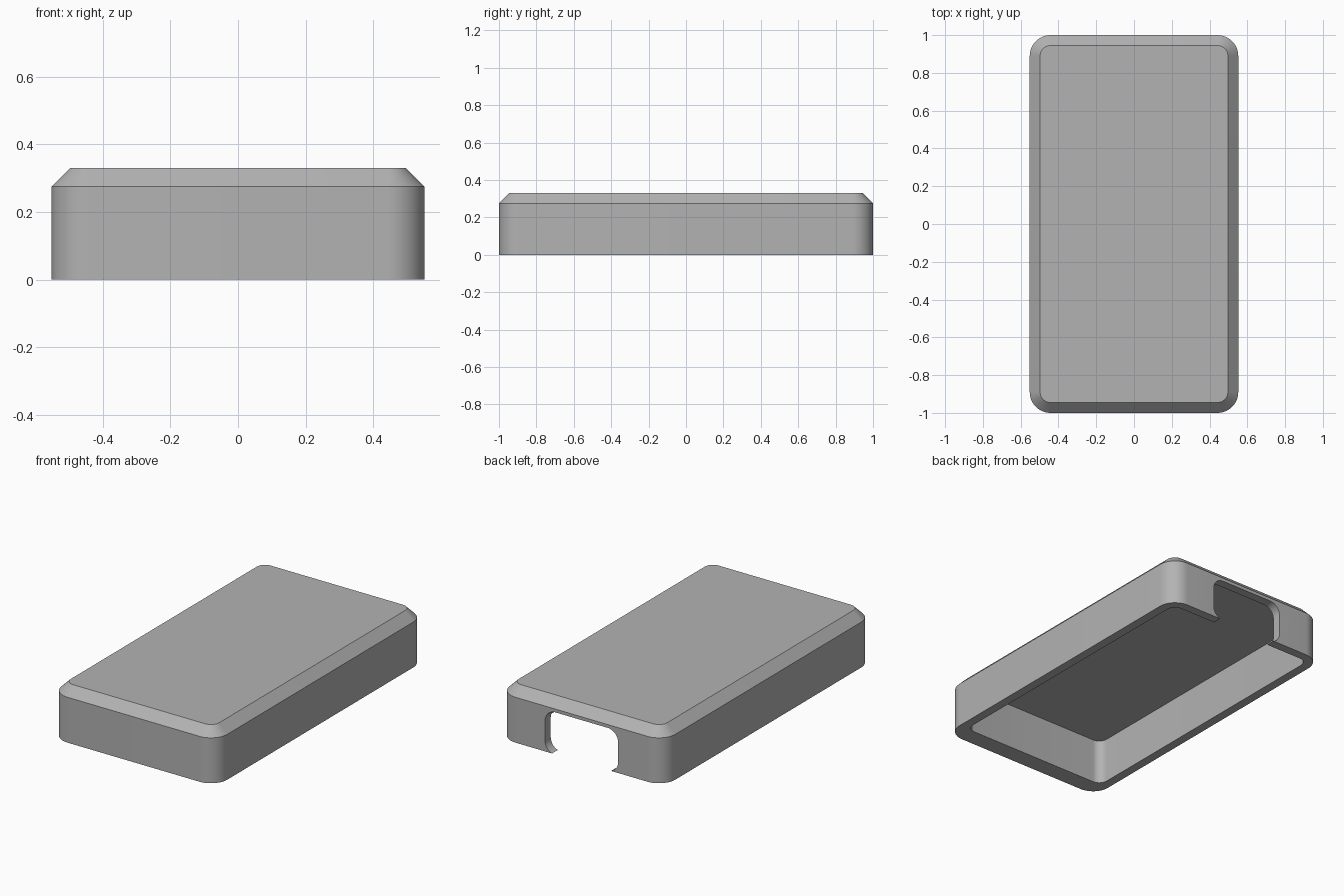
import bpy, bmesh
from math import sin, cos, pi, radians

if "Cube" in bpy.data.objects:
    bpy.data.objects.remove(bpy.data.objects["Cube"])

HALF_W, HALF_L, HEIGHT = 0.552, 1.0, 0.33
WALL, FRONT_WALL, CORNER = 0.055, 0.11, 0.11
CEILING = HEIGHT - WALL

grey = bpy.data.materials.new("plain grey")
grey.use_nodes = True
colour = (0.45, 0.45, 0.45, 1)
grey.diffuse_color = colour
grey.node_tree.nodes["Principled BSDF"].inputs["Base Color"].default_value = colour


def rounded_rect(u0, u1, v0, v1, r, steps=12):
    """Counter-clockwise outline of a rectangle with round corners."""
    centres = [(u1 - r, v1 - r), (u0 + r, v1 - r), (u0 + r, v0 + r), (u1 - r, v0 + r)]
    return [(cu + r * cos(a), cv + r * sin(a))
            for q, (cu, cv) in enumerate(centres)
            for a in [(q + i / steps) * pi / 2 for i in range(steps + 1)]]


def loft(name, rings):
    """Skin a list of matching rings and cap the first and last."""
    bm = bmesh.new()
    loops = [[bm.verts.new(p) for p in ring] for ring in rings]
    for a, b in zip(loops, loops[1:]):
        for i in range(len(a)):
            j = (i + 1) % len(a)
            bm.faces.new((a[i], a[j], b[j], b[i]))
    bm.faces.new(loops[0][::-1])
    bm.faces.new(loops[-1])
    bmesh.ops.recalc_face_normals(bm, faces=bm.faces)
    mesh = bpy.data.meshes.new(name)
    bm.to_mesh(mesh)
    bm.free()
    mesh.materials.append(grey)
    obj = bpy.data.objects.new(name, mesh)
    bpy.context.collection.objects.link(obj)
    return obj


def level(outline, z):
    return [(x, y, z) for x, y in outline]


# Outer body with a chamfered top edge
outer = rounded_rect(-HALF_W, HALF_W, -HALF_L, HALF_L, CORNER)
lid = rounded_rect(-HALF_W + WALL, HALF_W - WALL, -HALF_L + WALL, HALF_L - WALL, CORNER - WALL)
shell = loft("case_shell", [level(outer, 0), level(outer, CEILING), level(lid, HEIGHT)])

# Cavity open at the bottom
inner = rounded_rect(-HALF_W + WALL, HALF_W - WALL, -HALF_L + FRONT_WALL, HALF_L - WALL, CORNER - WALL)
cavity = loft("cavity_cutter", [level(inner, -0.1), level(inner, CEILING)])

# Rounded port opening through the back wall
port = rounded_rect(-0.245, 0.245, -0.004, 0.255, 0.07)
opening = loft("port_cutter", [[(x, y, z) for x, z in port] for y in (HALF_L - 0.2, HALF_L + 0.1)])

# Cut both openings, then apply
bpy.context.view_layer.objects.active = shell
for cutter in (cavity, opening):
    cut = shell.modifiers.new(cutter.name, "BOOLEAN")
    cut.operation, cut.solver, cut.object = "DIFFERENCE", "EXACT", cutter
    bpy.ops.object.modifier_apply(modifier=cut.name)
    bpy.data.objects.remove(cutter)

bpy.ops.object.select_all(action="DESELECT")
shell.select_set(True)
bpy.ops.object.shade_smooth_by_angle(angle=radians(30))
